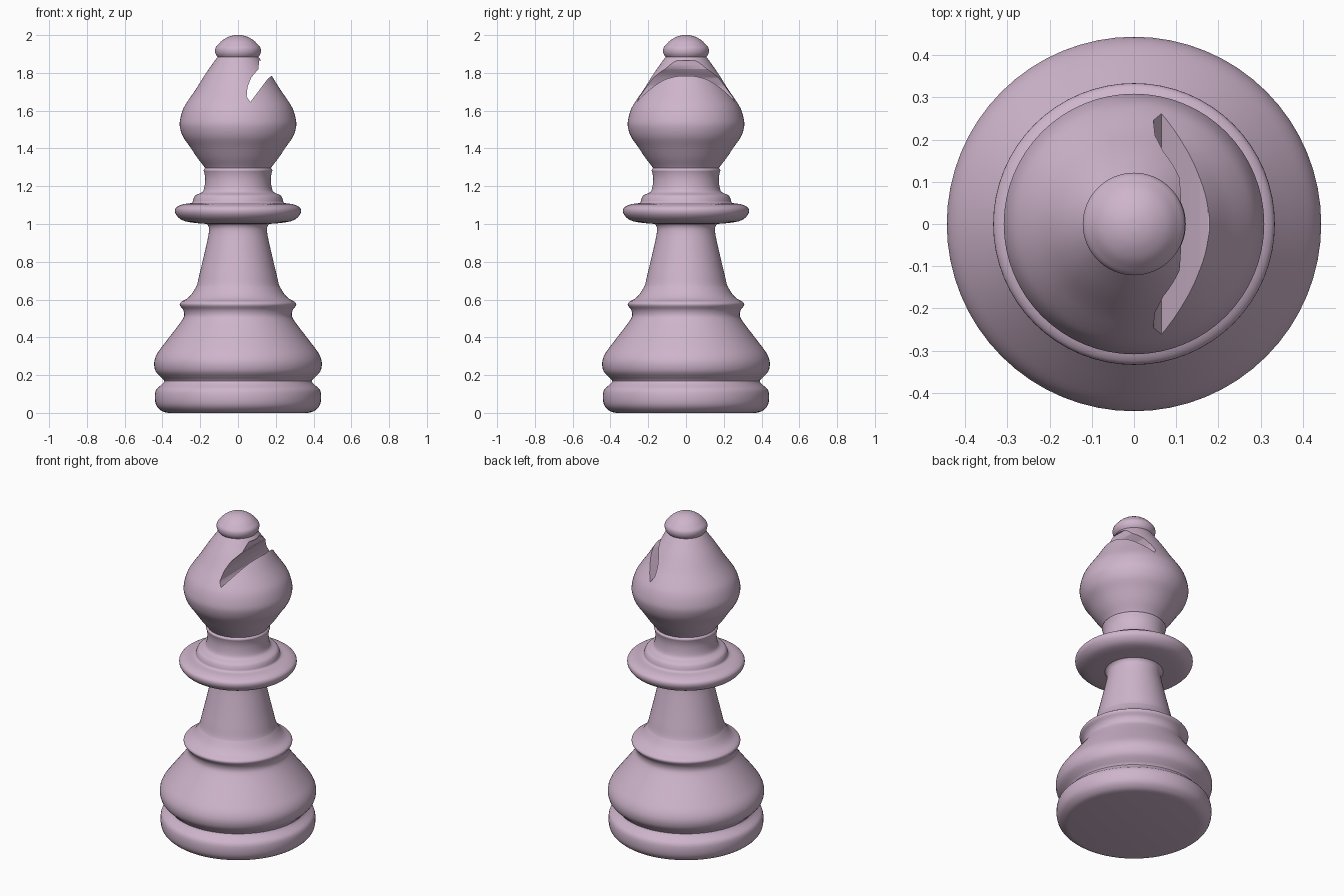
import bpy, bmesh, math

if "Cube" in bpy.data.objects:
    bpy.data.objects.remove(bpy.data.objects["Cube"])

mat = bpy.data.materials.new("pale mauve")
mat.diffuse_color = (0.62, 0.46, 0.60, 1)
mat.use_nodes = True
mat.node_tree.nodes["Principled BSDF"].inputs["Base Color"].default_value = mat.diffuse_color
SIDES = 64


def link(name, bm):
    bmesh.ops.recalc_face_normals(bm, faces=bm.faces)
    me = bpy.data.meshes.new(name)
    bm.to_mesh(me)
    bm.free()
    me.materials.append(mat)
    ob = bpy.data.objects.new(name, me)
    bpy.context.collection.objects.link(ob)
    return ob


def refine(pts, n=3):
    """Catmull-Rom smoothing of an (r, z) profile."""
    out = []
    for i in range(len(pts) - 1):
        a, b, c, d = (pts[max(0, min(len(pts) - 1, i + k))] for k in (-1, 0, 1, 2))
        for s in range(n):
            t = s / n
            out.append(tuple(0.5 * (2 * q + (r - p) * t + (2 * p - 5 * q + 4 * r - w) * t * t
                                    + (3 * q - p - 3 * r + w) * t ** 3)
                             for p, q, r, w in zip(a, b, c, d)))
    return out + [pts[-1]]


def lathe(name, pts):
    """Closed solid of revolution with flat caps."""
    bm = bmesh.new()
    rings = [[bm.verts.new((r * math.cos(2 * math.pi * k / SIDES),
                            r * math.sin(2 * math.pi * k / SIDES), z))
              for k in range(SIDES)] for r, z in refine(pts)]
    for lo, hi in zip(rings, rings[1:]):
        for k in range(SIDES):
            j = (k + 1) % SIDES
            bm.faces.new((lo[k], lo[j], hi[j], hi[k]))
    bm.faces.new(rings[0][::-1])
    bm.faces.new(rings[-1])
    return link(name, bm)


def smooth(ob):
    bpy.ops.object.select_all(action='DESELECT')
    ob.select_set(True)
    bpy.context.view_layer.objects.active = ob
    bpy.ops.object.shade_smooth_by_angle(angle=math.radians(40))


# base: foot ring, groove, belly and shoulder ring
base = lathe("base", [
    (.37, 0), (.40, .008), (.43, .035), (.44, .075), (.435, .12), (.41, .145), (.39, .168),
    (.41, .19), (.436, .22), (.444, .265), (.43, .31), (.395, .36), (.345, .425), (.30, .485),
    (.285, .515), (.29, .545), (.307, .568), (.304, .585), (.27, .605), (.245, .63), (.22, .67)])

# tapering stem
stem = lathe("stem", [
    (.245, .63), (.22, .67), (.205, .73), (.188, .80), (.165, .90), (.155, .95),
    (.154, .98), (.165, 1.0), (.19, 1.015)])

# wide collar disc with a stepped neck
collar = lathe("collar", [
    (.16, 1.0), (.24, 1.007), (.295, 1.02), (.325, 1.045), (.334, 1.07), (.325, 1.09),
    (.29, 1.105), (.245, 1.112), (.237, 1.13), (.225, 1.152), (.19, 1.168), (.178, 1.195),
    (.174, 1.24), (.178, 1.27), (.182, 1.285), (.174, 1.296)])

# bulbous head
head = lathe("head", [
    (.165, 1.28), (.18, 1.305), (.215, 1.35), (.255, 1.41), (.29, 1.46), (.307, 1.51),
    (.307, 1.55), (.29, 1.61), (.26, 1.66), (.222, 1.715), (.175, 1.79), (.13, 1.855),
    (.108, 1.885)])

# knob on top
knob = lathe("knob", [
    (.09, 1.87), (.108, 1.884), (.12, 1.905), (.12, 1.93), (.105, 1.95), (.082, 1.973),
    (.05, 1.991), (.02, 1.999), (.002, 2.0)])

# slanted notch cut through the head
bm = bmesh.new()
outline = [(.065, 1.645), (.155, 1.765), (.175, 1.783), (.35, 1.79), (.35, 1.865), (.112, 1.865),
           (.108, 1.82), (.07, 1.775), (.05, 1.725), (.046, 1.675)]
face = bm.faces.new([bm.verts.new((x, -.4, z)) for x, z in outline])
ext = bmesh.ops.extrude_face_region(bm, geom=[face])
bmesh.ops.translate(bm, vec=(0, .8, 0),
                    verts=[v for v in ext["geom"] if isinstance(v, bmesh.types.BMVert)])
cutter = link("notch_cutter", bm)
cutter.hide_render = True
mod = head.modifiers.new("notch", 'BOOLEAN')
mod.object = cutter
mod.operation = 'DIFFERENCE'
mod.solver = 'EXACT'
bpy.context.view_layer.objects.active = head
bpy.ops.object.modifier_apply(modifier="notch")
bpy.data.objects.remove(cutter)

for part in (base, stem, collar, head, knob):
    smooth(part)
